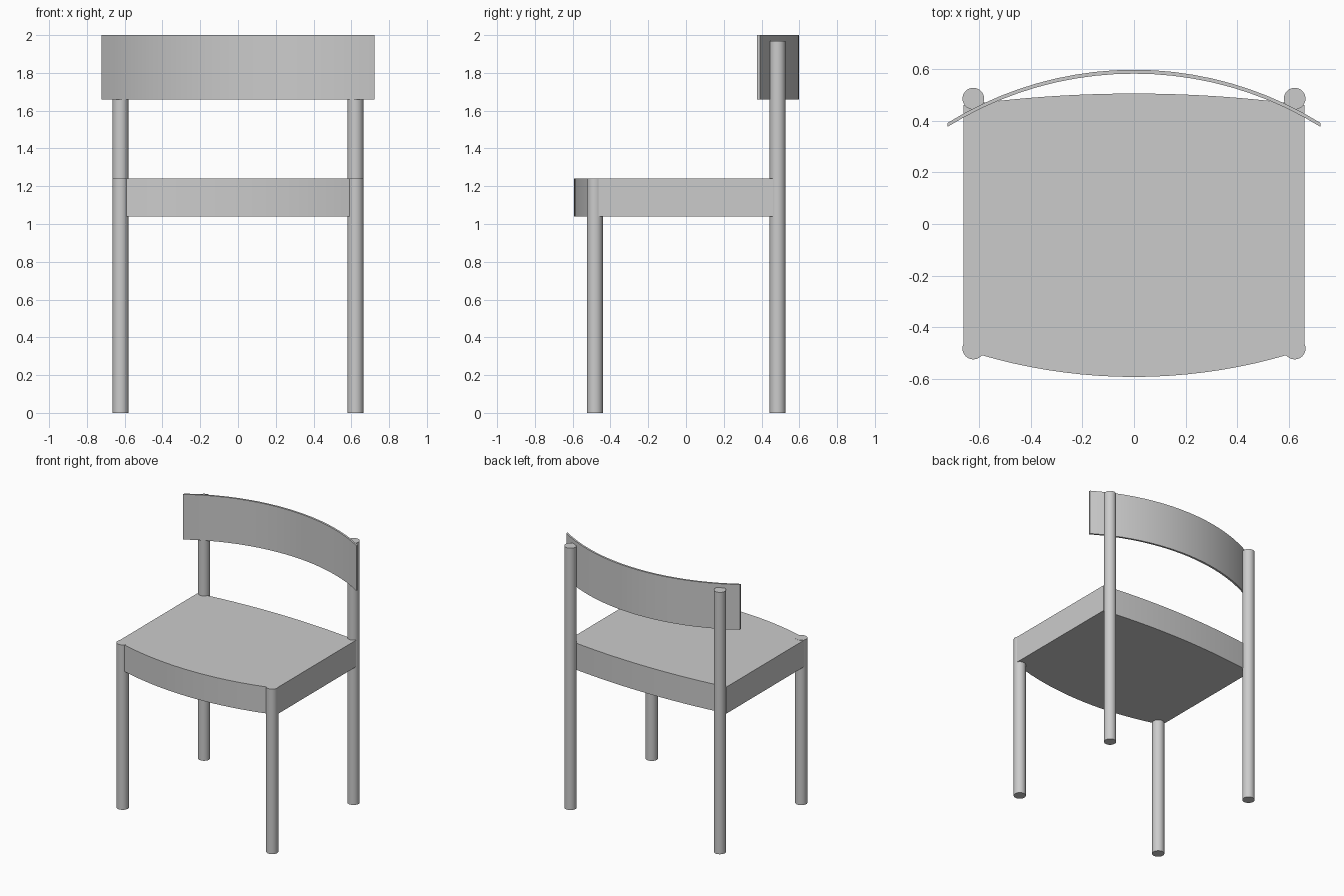
import bpy, bmesh, math

if "Cube" in bpy.data.objects:
    bpy.data.objects.remove(bpy.data.objects["Cube"])

grey = bpy.data.materials.new("light grey")
grey.diffuse_color = (0.6, 0.6, 0.6, 1)
grey.use_nodes = True
grey.node_tree.nodes["Principled BSDF"].inputs["Base Color"].default_value = grey.diffuse_color


def prism(name, outline, z0, z1):
    """Extrude a counter-clockwise xy outline from z0 to z1."""
    bm = bmesh.new()
    face = bm.faces.new([bm.verts.new((x, y, z0)) for x, y in outline])
    top = bmesh.ops.extrude_face_region(bm, geom=[face])["geom"]
    for v in top:
        if isinstance(v, bmesh.types.BMVert):
            v.co.z = z1
    bmesh.ops.recalc_face_normals(bm, faces=bm.faces)
    mesh = bpy.data.meshes.new(name)
    bm.to_mesh(mesh)
    bm.free()
    mesh.materials.append(grey)
    obj = bpy.data.objects.new(name, mesh)
    bpy.context.collection.objects.link(obj)
    bpy.ops.object.select_all(action='DESELECT')
    obj.select_set(True)
    bpy.context.view_layer.objects.active = obj
    bpy.ops.object.shade_smooth_by_angle(angle=math.radians(30))
    return obj


def arc(half_width, y_mid, y_end, n):
    """Circular arc from -half_width to +half_width, symmetric about x = 0."""
    sag = y_mid - y_end
    r = (half_width ** 2 + sag ** 2) / (2 * abs(sag))
    a = math.asin(half_width / r)
    s = math.copysign(1, sag)
    pts = []
    for i in range(n + 1):
        t = -a + 2 * a * i / n
        pts.append((r * math.sin(t), y_mid - s * r * (1 - math.cos(t))))
    return pts


# Seat: thick slab with bowed front and back edges
prism("seat", arc(0.66, -0.592, -0.486, 20) + arc(0.66, 0.505, 0.46, 20)[::-1], 1.04, 1.24)

# Round legs: short in front, tall behind to carry the backrest
R = 0.042
for side, sx in (("left", -1), ("right", 1)):
    for place, y, top in (("front", -0.482, 1.241), ("back", 0.485, 1.97)):
        ring = [(sx * 0.622 + R * math.cos(k * math.tau / 32),
                 y + R * math.sin(k * math.tau / 32)) for k in range(32)]
        prism(f"{place}_leg_{side}", ring, 0, top)

# Backrest: thin curved band
prism("backrest", arc(0.722, 0.582, 0.376, 20) + arc(0.722, 0.597, 0.391, 20)[::-1], 1.66, 2.0)
